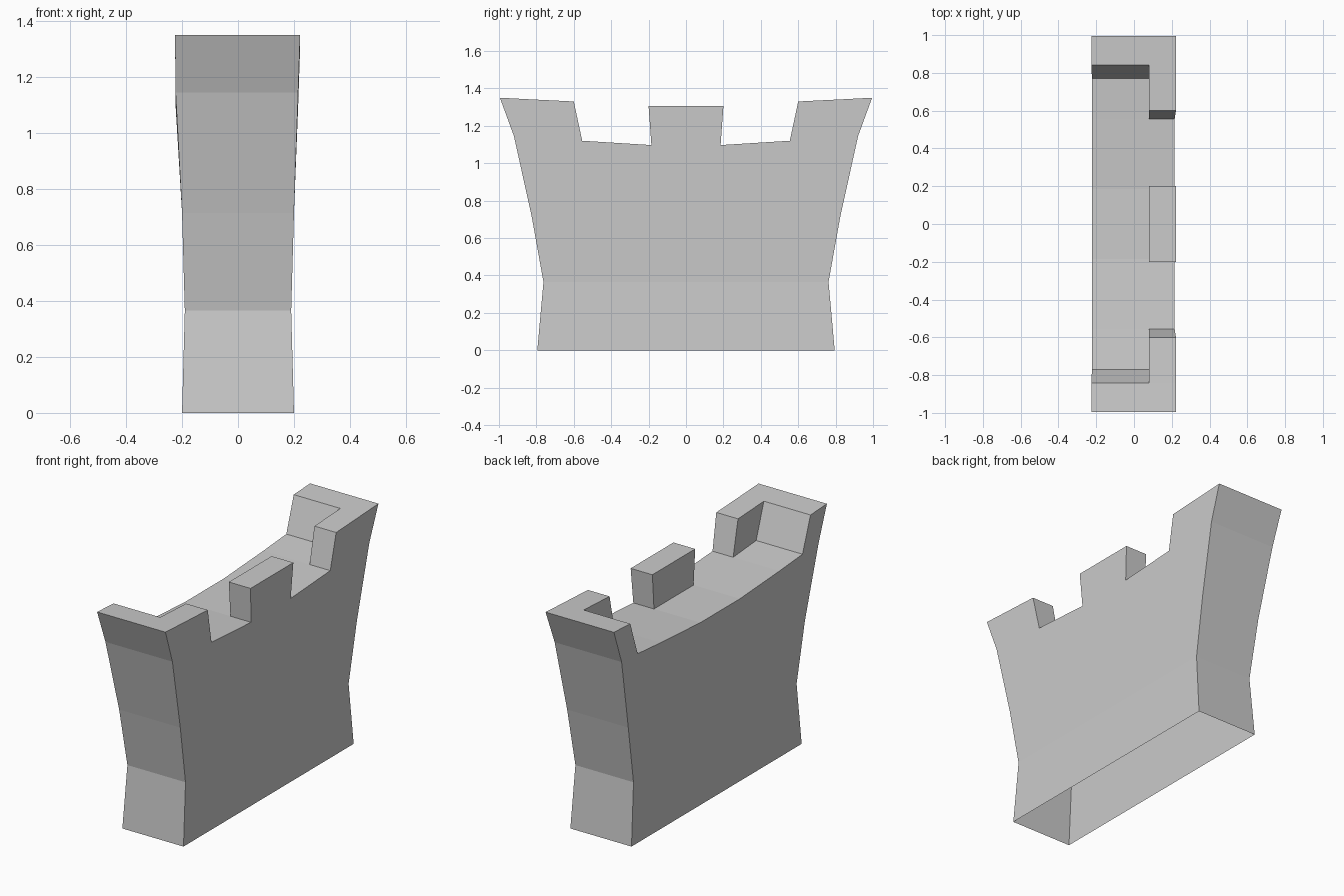
import bpy
import bmesh

if "Cube" in bpy.data.objects:
    bpy.data.objects.remove(bpy.data.objects["Cube"])

# Column stations from the centre outwards, mirrored to both ends:
# (floor y, floor z, parapet top y, parapet top z)
half = [(0.185, 1.097, 0.2, 1.305), (0.555, 1.12, 0.6, 1.33),
        (0.77, 1.137, 0.842, 1.342), (0.92, 1.145, 0.995, 1.35)]
stations = [(-a, b, -c, d) for a, b, c, d in reversed(half)] + half
levels = [(0.0, 0.795, 0.2), (0.365, 0.762, 0.19), (0.715, 0.825, 0.2)]  # z, half length, half width
FLOOR_X = (-0.223, 0.08, 0.215)
TOP_X = (-0.225, 0.08, 0.222)
NX, NY = 2, len(stations) - 1

bm = bmesh.new()


def quad(*pts):
    bm.faces.new([bm.verts.new(p) for p in pts])


def low(i, j):
    y, z, _, _ = stations[j]
    return (FLOOR_X[i], y, z)


def high(i, j):
    _, _, y, z = stations[j]
    return (TOP_X[i], y, z)


def ring(level, i, j):
    if level == len(levels):
        return low(i, j)
    z, hy, hx = levels[level]
    return (FLOOR_X[i] / abs(FLOOR_X[0 if i < 2 else 2]) * hx, stations[j][0] / 0.92 * hy, z)


def raised(i, j):
    if not (0 <= i < NX and 0 <= j < NY):
        return False
    return j in (0, NY - 1) or (i == 1 and j in (1, 3, 5))


# Flared wall body, open underneath
rim = [((0, j), (0, j + 1)) for j in range(NY)] + [((2, j + 1), (2, j)) for j in range(NY)]
rim += [((i + 1, 0), (i, 0)) for i in range(NX)] + [((i, NY), (i + 1, NY)) for i in range(NX)]
for k in range(len(levels)):
    for a, b in rim:
        quad(ring(k, *b), ring(k, *a), ring(k + 1, *a), ring(k + 1, *b))

# Walkway floor and battlements
for i in range(NX):
    for j in range(NY):
        corners = [(i, j), (i + 1, j), (i + 1, j + 1), (i, j + 1)]
        up = raised(i, j)
        quad(*[(high if up else low)(*c) for c in corners])
        if up:
            neighbours = [(i, j - 1), (i + 1, j), (i, j + 1), (i - 1, j)]
            for n, cell in enumerate(neighbours):
                if not raised(*cell):
                    a, b = corners[n], corners[(n + 1) % 4]
                    quad(low(*a), low(*b), high(*b), high(*a))

bmesh.ops.remove_doubles(bm, verts=bm.verts, dist=0.0005)
bmesh.ops.recalc_face_normals(bm, faces=bm.faces)
mesh = bpy.data.meshes.new("castle_wall")
bm.to_mesh(mesh)
bm.free()
wall = bpy.data.objects.new("castle_wall", mesh)
bpy.context.collection.objects.link(wall)
